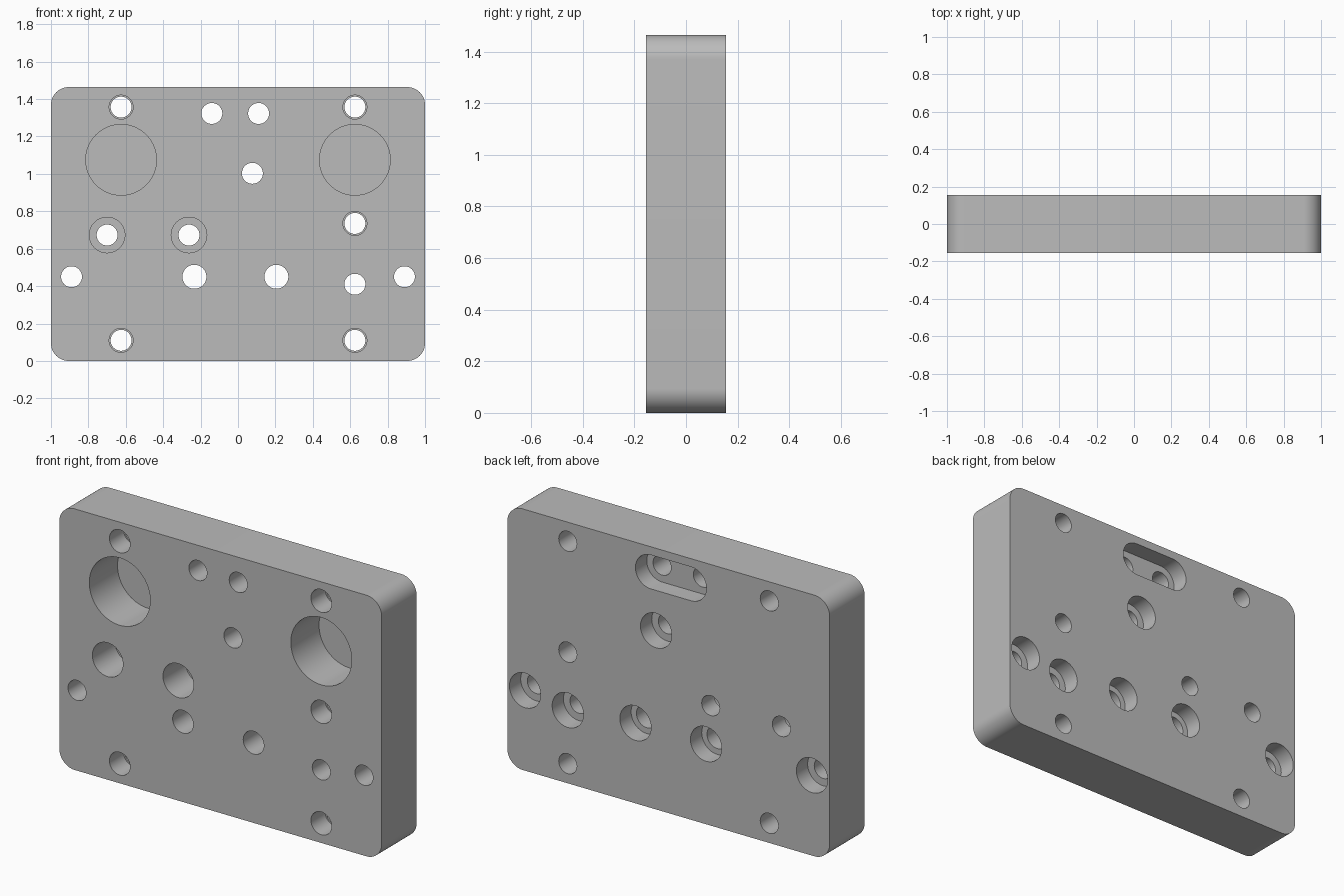
import bpy, bmesh, math

if "Cube" in bpy.data.objects:
    bpy.data.objects.remove(bpy.data.objects["Cube"], do_unlink=True)

W, H, T = 2.0, 1.464, 0.31          # width, height, thickness
FRONT, BACK = -T / 2, T / 2
OVER = 0.05                         # cutter overshoot beyond the faces


def rounded(bm, x, z, hx, hz, r, y0, y1, steps=16):
    """Add a rounded-rectangle prism along y; hx = hz = 0 gives a cylinder."""
    ring = []
    for q, (sx, sz) in enumerate([(1, 1), (-1, 1), (-1, -1), (1, -1)]):
        for i in range(steps + 1):
            a = math.pi / 2 * (q + i / steps)
            p = (x + sx * hx + r * math.cos(a), y0, z + sz * hz + r * math.sin(a))
            if not ring or math.dist(p, ring[-1]) > 1e-5:
                ring.append(p)
    if math.dist(ring[0], ring[-1]) < 1e-5:
        ring.pop()
    a = [bm.verts.new(p) for p in ring]
    b = [bm.verts.new((p[0], y1, p[2])) for p in ring]
    bm.faces.new(a)
    bm.faces.new(b[::-1])
    for i in range(len(a)):
        j = (i + 1) % len(a)
        bm.faces.new((a[j], a[i], b[i], b[j]))


def make_object(name, bm):
    bmesh.ops.recalc_face_normals(bm, faces=bm.faces)
    mesh = bpy.data.meshes.new(name)
    bm.to_mesh(mesh)
    bm.free()
    obj = bpy.data.objects.new(name, mesh)
    bpy.context.collection.objects.link(obj)
    return obj


# Hole layout (x, z)
pin_holes = [(-0.625, 1.357), (0.625, 1.357), (0.625, 0.735),
             (-0.625, 0.11), (0.625, 0.11)]
front_bolts = [(-0.7, 0.673), (-0.262, 0.673)]
slot_bolts = [(-0.14, 1.323), (0.11, 1.323)]
back_bolts = [(0.077, 1.003), (-0.89, 0.45), (0.89, 0.45), (0.625, 0.41)]
wide_bolts = [(-0.233, 0.45), (0.205, 0.45)]

# Plate body
bm = bmesh.new()
R = 0.095
rounded(bm, 0, H / 2, W / 2 - R, H / 2 - R, R, FRONT, BACK)
plate = make_object("mounting_plate", bm)

# Through holes
through = bmesh.new()
for x, z in pin_holes + front_bolts + slot_bolts + back_bolts:
    rounded(through, x, z, 0, 0, 0.056, FRONT - OVER, BACK + OVER)
for x, z in wide_bolts:
    rounded(through, x, z, 0, 0, 0.064, FRONT - OVER, BACK + OVER)

# Front pockets: pin seats, deep bolt seats, large blind bores
front = bmesh.new()
for x, z in pin_holes:
    rounded(front, x, z, 0, 0, 0.064, FRONT - OVER, FRONT + 0.125)
for x, z in front_bolts:
    rounded(front, x, z, 0, 0, 0.095, FRONT - OVER, FRONT + 0.2)
for side in (-1, 1):
    rounded(front, side * 0.625, 1.075, 0, 0, 0.189, FRONT - OVER, FRONT + 0.25)

# Back pockets: bolt seats and the slot
back = bmesh.new()
for x, z in back_bolts + wide_bolts:
    rounded(back, x, z, 0, 0, 0.097, BACK - 0.1, BACK + OVER)
rounded(back, -0.015, 1.323, 0.125, 0, 0.095, BACK - 0.1, BACK + OVER)

# Cut the plate
cutters = [make_object(n, b) for n, b in
           (("through_cutter", through), ("front_cutter", front), ("back_cutter", back))]
for c in cutters:
    c.hide_render = True
    mod = plate.modifiers.new(c.name, "BOOLEAN")
    mod.operation = "DIFFERENCE"
    mod.solver = "EXACT"
    mod.object = c
bpy.context.view_layer.update()
cut = bpy.data.meshes.new_from_object(plate.evaluated_get(bpy.context.evaluated_depsgraph_get()))
plate.modifiers.clear()
plate.data = cut
for c in cutters:
    bpy.data.objects.remove(c, do_unlink=True)

# Smooth walls with crisp rims
cut.polygons.foreach_set("use_smooth", [True] * len(cut.polygons))
cut.set_sharp_from_angle(angle=math.radians(30))

# Material
grey = bpy.data.materials.new("machined_grey")
grey.use_nodes = True
colour = (0.5, 0.5, 0.5, 1)
grey.diffuse_color = colour
grey.node_tree.nodes["Principled BSDF"].inputs["Base Color"].default_value = colour
cut.materials.clear()
cut.materials.append(grey)
